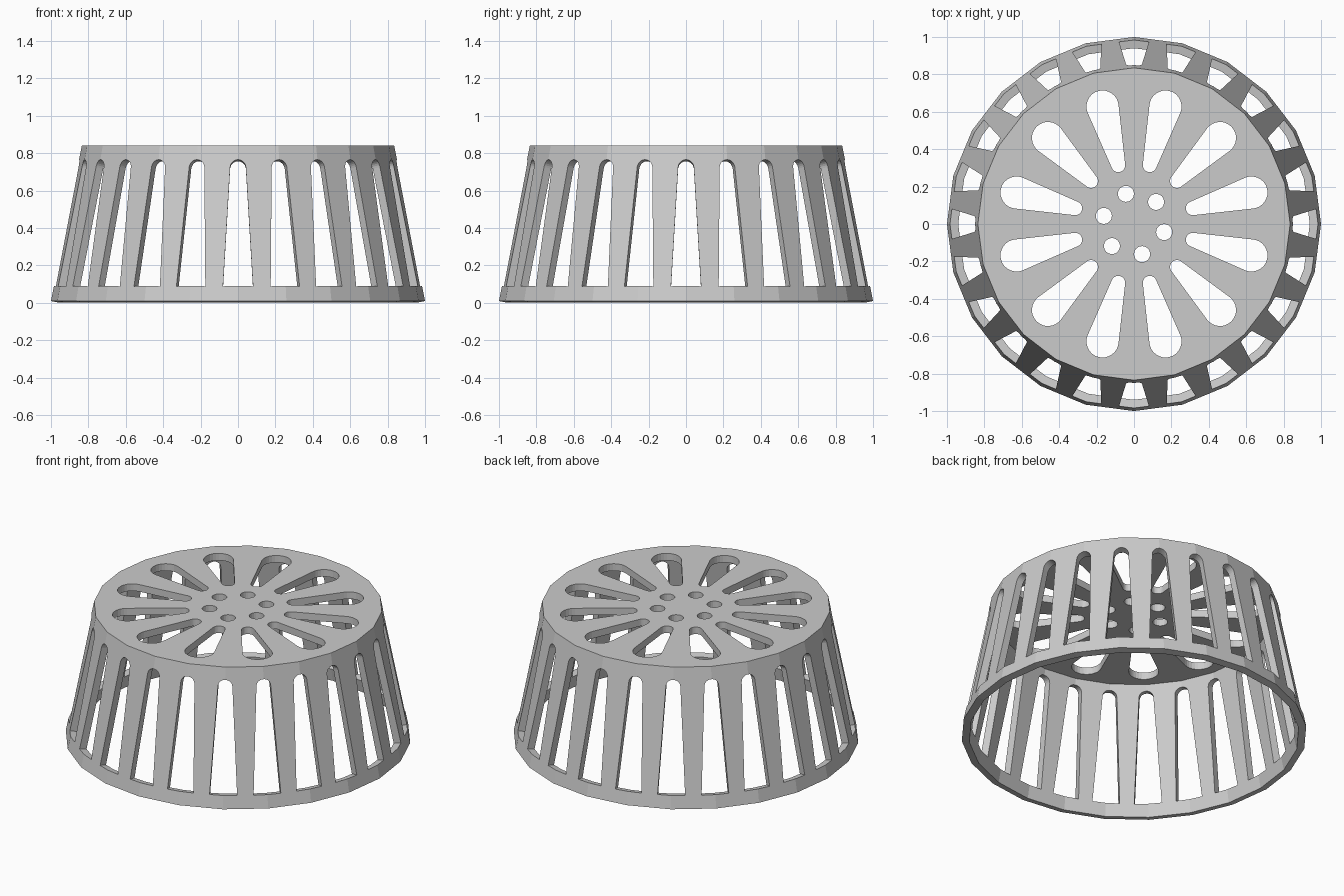
import bpy, bmesh
from math import pi, sin, cos, acos, radians, atan2
from mathutils import Matrix, Vector

if "Cube" in bpy.data.objects:
    bpy.data.objects.remove(bpy.data.objects["Cube"])

N = 24                       # sides of the basket and number of side slots
R_BOT, Z_BOT = 1.0, 0.009    # outer bottom edge
R_TOP, Z_TOP = 0.835, 0.84   # outer top edge
T = 0.045                    # wall thickness
LEAN = atan2(R_BOT - R_TOP, Z_TOP - Z_BOT)


def outer_r(z):
    return R_BOT + (R_TOP - R_BOT) * (z - Z_BOT) / (Z_TOP - Z_BOT)


def finish(bm, name):
    bmesh.ops.recalc_face_normals(bm, faces=bm.faces[:])
    mesh = bpy.data.meshes.new(name)
    bm.to_mesh(mesh)
    bm.free()
    ob = bpy.data.objects.new(name, mesh)
    bpy.context.collection.objects.link(ob)
    return ob


def arc(cx, cy, r, a0, a1, n):
    return [(cx + r * cos(a0 + (a1 - a0) * i / n),
             cy + r * sin(a0 + (a1 - a0) * i / n)) for i in range(n + 1)]


def add_prism(bm, pts, lo, hi, mat):
    """Extrude a 2D outline from lo to hi along local z, placed by mat."""
    a = [bm.verts.new(mat @ Vector((x, y, lo))) for x, y in pts]
    b = [bm.verts.new(mat @ Vector((x, y, hi))) for x, y in pts]
    bm.faces.new(a[::-1])
    bm.faces.new(b)
    for i in range(len(pts)):
        j = (i + 1) % len(pts)
        bm.faces.new((a[i], a[j], b[j], b[i]))


# Basket: tapered cup, closed on top, open below
bm = bmesh.new()
z_in = Z_TOP - T
profile = [(outer_r(z_in) - T / cos(LEAN), z_in),
           (R_BOT - T * cos(LEAN), Z_BOT - T * sin(LEAN)),
           (R_BOT, Z_BOT), (R_TOP, Z_TOP)]
rings = [[bm.verts.new((r * cos(2 * pi * i / N), r * sin(2 * pi * i / N), z))
          for i in range(N)] for r, z in profile]
for lo, hi in zip(rings, rings[1:]):
    for i in range(N):
        j = (i + 1) % N
        bm.faces.new((lo[i], lo[j], hi[j], hi[i]))
bm.faces.new(rings[0])
bm.faces.new(rings[-1])
basket = finish(bm, "drain_basket")

# Cutter: side slots, lid petals and lid holes
bm = bmesh.new()
z0, zc, rc = 0.09, 0.724, 0.042
height = (zc - z0) / cos(LEAN)
slot = [(-0.08, 0), (0.08, 0)] + arc(0, height, rc, 0.06, pi - 0.06, 12)
normal_axes = Matrix(((0, -sin(LEAN), cos(LEAN)),
                      (1, 0, 0),
                      (0, cos(LEAN), sin(LEAN)))).to_4x4()
for i in range(N):
    mat = (Matrix.Rotation(2 * pi * i / N, 4, 'Z')
           @ Matrix.Translation((outer_r(z0), 0, z0)) @ normal_axes)
    add_prism(bm, slot, -0.1, 0.06, mat)

r1, r2, d1, d2 = 0.037, 0.086, 0.325, 0.65
t = acos((r1 - r2) / (d2 - d1))      # tangent angle of the tapered capsule
petal = arc(d2, 0, r2, -t, t, 16) + arc(d1, 0, r1, t, 2 * pi - t, 12)
for i in range(12):
    add_prism(bm, petal, 0.72, 0.9, Matrix.Rotation(radians(15 + 30 * i), 4, 'Z'))

hole = arc(0.167, 0, 0.043, 0, 2 * pi, 20)[:-1]
for i in range(6):
    add_prism(bm, hole, 0.72, 0.9, Matrix.Rotation(radians(45 + 60 * i), 4, 'Z'))
cutter = finish(bm, "slot_cutter")
cutter.hide_render = True

# Cut all openings, then drop the cutter
mod = basket.modifiers.new("openings", 'BOOLEAN')
mod.operation = 'DIFFERENCE'
mod.solver = 'EXACT'
mod.object = cutter
bpy.context.view_layer.objects.active = basket
basket.select_set(True)
bpy.ops.object.modifier_apply(modifier=mod.name)
bpy.data.objects.remove(cutter)
